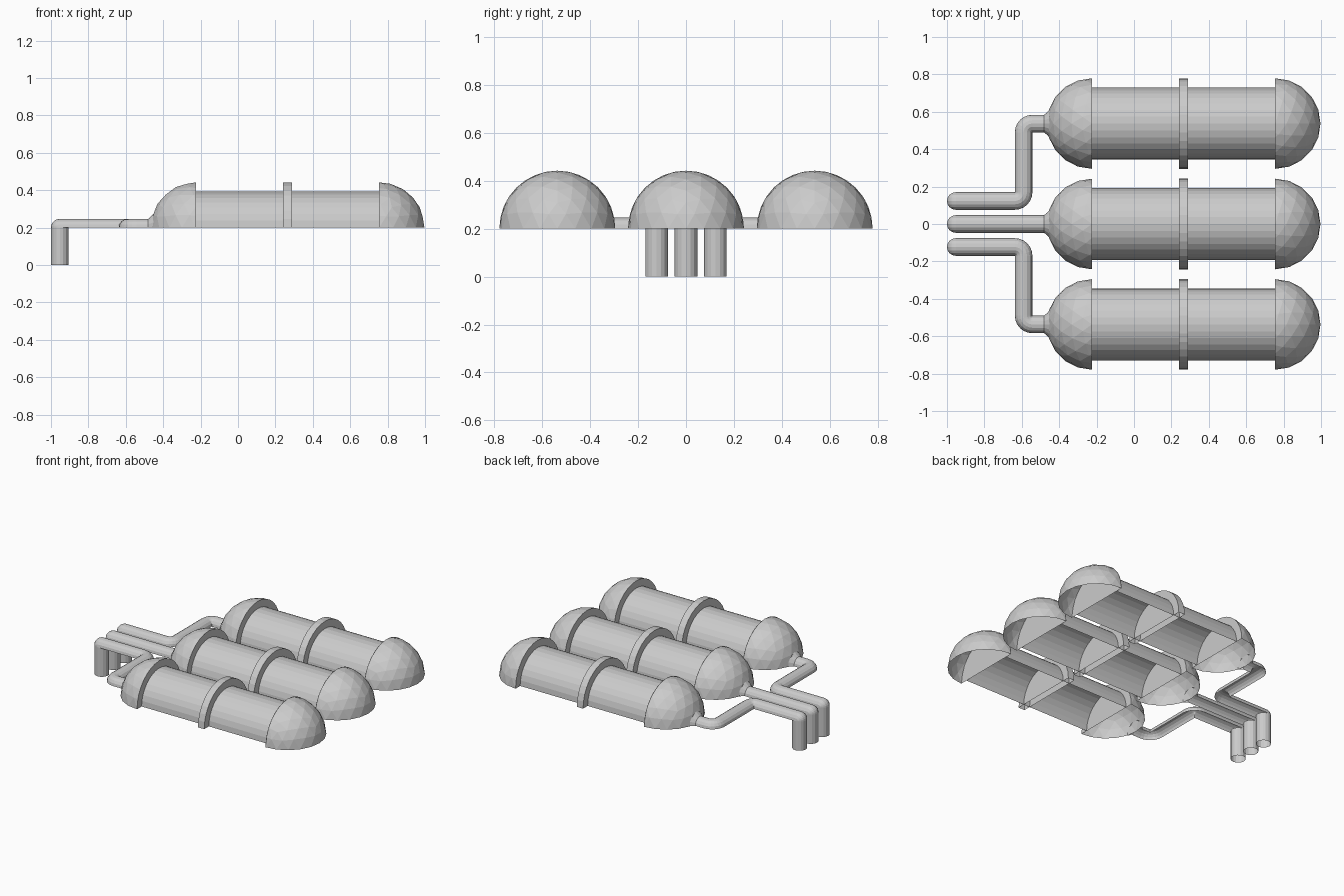
import bpy, bmesh
from math import pi, cos, sin
from mathutils import Vector as V

if "Cube" in bpy.data.objects:
    bpy.data.objects.remove(bpy.data.objects["Cube"])

BASE = 0.2            # height of the open underside
R, BODY_R = 0.242, 0.192
PIPE = 0.047
X0, X1 = -0.225, 0.755   # dome base planes
TANK_Y, PIPE_Y, BEND_X = 0.537, 0.123, -0.59
UP, SIDE = V((0, 0, 1)), V((0, -1, 0))


def finish(name, bm):
    me = bpy.data.meshes.new(name)
    bm.to_mesh(me)
    bm.free()
    ob = bpy.data.objects.new(name, me)
    bpy.context.collection.objects.link(ob)
    return ob


def half_sweep(name, rings, n, flip_y=False):
    """Loft half circles; each ring is (centre, lateral, up, radius)."""
    bm = bmesh.new()
    s = -1 if flip_y else 1
    grid = []
    for c, lat, up, r in rings:
        row = []
        for j in range(n + 1):
            t = pi * j / n
            p = c + lat * (r * cos(t)) + up * (r * sin(t))
            row.append(bm.verts.new((p.x, p.y * s, p.z)))
        grid.append(row)
    for a, b in zip(grid, grid[1:]):
        for j in range(n):
            f = [a[j], b[j], b[j + 1], a[j + 1]]
            bm.faces.new(f[::-1] if flip_y else f)
    bmesh.ops.remove_doubles(bm, verts=bm.verts, dist=1e-5)
    return finish(name, bm)


def turned(name, y, profile):
    """Half-round part along x from (x, radius) points."""
    half_sweep(name, [(V((x, y, BASE)), SIDE, UP, r) for x, r in profile], 16)


def dome(name, x, y, direction):
    bm = bmesh.new()
    bmesh.ops.create_icosphere(bm, subdivisions=3, radius=R)
    for no in ((0, 0, -1), (-direction, 0, 0)):
        bmesh.ops.bisect_plane(bm, geom=bm.verts[:] + bm.edges[:] + bm.faces[:],
                               plane_co=(0, 0, 0), plane_no=no, clear_outer=True)
    finish(name, bm).location = (x, y, BASE)


def pipe(name, y, tank_y):
    flip = y < 0
    y, tank_y = abs(y), abs(tank_y)
    rings = []
    # rounded turn from the vertical leg to the horizontal run
    for k in range(7):
        a = pi / 2 * k / 6
        rings.append((V((-0.953, y, BASE)), SIDE, V((-cos(a), 0, sin(a))), PIPE))
    # two tight elbows for the outer pipes
    if tank_y > y:
        for cx, cy, a0, a1, sg in ((BEND_X - PIPE, y + PIPE, -pi / 2, 0, 1),
                                   (BEND_X + PIPE, tank_y - PIPE, pi, pi / 2, -1)):
            for k in range(7):
                a = a0 + (a1 - a0) * k / 6
                d = V((cos(a), sin(a), 0))
                rings.append((V((cx, cy, BASE)) + d * PIPE, d * sg, UP, PIPE))
    # straight end and flare into the dome
    rings.append((V((-0.48, tank_y, BASE)), SIDE, UP, PIPE))
    rings.append((V((-0.453, tank_y, BASE)), SIDE, UP, 0.072))
    half_sweep(name, rings, 8, flip)
    # round vertical leg, open at both ends
    bm = bmesh.new()
    bmesh.ops.create_cone(bm, cap_ends=False, segments=16, radius1=PIPE,
                          radius2=PIPE, depth=BASE)
    leg = finish(name + "_leg", bm)
    leg.location = (-0.953, -y if flip else y, BASE / 2)


for i, label in ((-1, "front"), (0, "middle"), (1, "back")):
    y = i * TANK_Y
    # tank shell, end walls and centre band
    turned(label + "_tank_body", y, [(X0, BODY_R), (X1, BODY_R)])
    turned(label + "_left_wall", y, [(X0, R), (X0, 0)])
    turned(label + "_right_wall", y, [(X1, 0), (X1, R)])
    turned(label + "_band", y, [(0.24, 0), (0.24, R), (0.288, R), (0.288, 0)])
    dome(label + "_left_dome", X0, y, -1)
    dome(label + "_right_dome", X1, y, 1)
    pipe(label + "_pipe", i * PIPE_Y, y)
